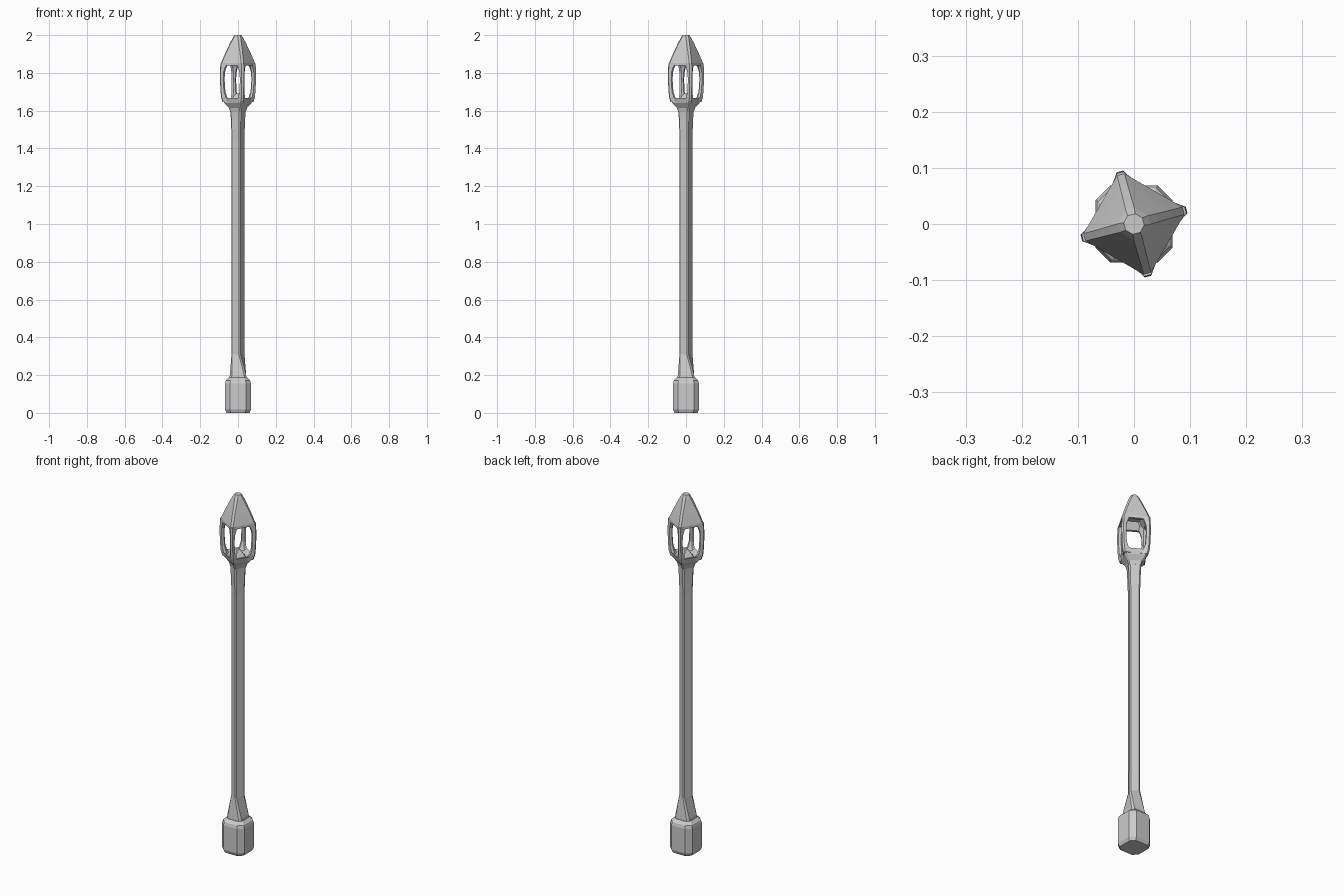
import bpy, bmesh
from math import radians, cos, sin
from mathutils import Vector

if "Cube" in bpy.data.objects:
    bpy.data.objects.remove(bpy.data.objects["Cube"])


def loft(name, rings):
    """Skin a stack of equal-length point rings and cap both ends."""
    bm = bmesh.new()
    rows = [[bm.verts.new(p) for p in ring] for ring in rings]
    n = len(rows[0])
    for a, b in zip(rows, rows[1:]):
        for i in range(n):
            j = (i + 1) % n
            bm.faces.new((a[i], a[j], b[j], b[i]))
    bm.faces.new(rows[0][::-1])
    bm.faces.new(rows[-1])
    bmesh.ops.recalc_face_normals(bm, faces=bm.faces[:])
    mesh = bpy.data.meshes.new(name)
    bm.to_mesh(mesh)
    bm.free()
    obj = bpy.data.objects.new(name, mesh)
    bpy.context.collection.objects.link(obj)
    return obj


def square(z, r, turn=15, cut=0.08):
    """Square with corner radius r, turned, its corners chamfered by a side fraction."""
    c = [Vector((r * cos(radians(turn + 90 * k)), r * sin(radians(turn + 90 * k)), z))
         for k in range(4)]
    pts = []
    for k in range(4):
        pts += [c[k].lerp(c[k - 1], cut), c[k].lerp(c[(k + 1) % 4], cut)]
    return pts


# Chunky square foot, aligned with the axes
loft("foot", [square(z, r, 45, 0.19) for z, r in
              [(0, 0.086), (0.018, 0.097), (0.155, 0.097), (0.172, 0.091), (0.187, 0.068)]])

# Slim shaft, twisting out of the foot and flaring at the head
loft("shaft", [square(z, r, t, c) for z, r, t, c in
               [(0.17, 0.066, 45, 0.12), (0.20, 0.061, 45, 0.12), (0.31, 0.039, 15, 0.12),
                (0.9, 0.038, 15, 0.12), (1.45, 0.038, 15, 0.12), (1.56, 0.043, 15, 0.12),
                (1.61, 0.047, 15, 0.12)]])

# Lantern cup with a small raised stub inside
loft("lantern_cup", [square(z, r) for z, r in
                     [(1.595, 0.046), (1.615, 0.053), (1.64, 0.079), (1.668, 0.091),
                      (1.66, 0.070), (1.655, 0.045), (1.69, 0.014)]])

# Four corner posts, widening where they meet the cup and cap
post_profile = [(1.645, 0.083, 0.026), (1.672, 0.091, 0.019), (1.70, 0.094, 0.0135),
                (1.76, 0.097, 0.0125), (1.80, 0.097, 0.0135), (1.828, 0.096, 0.019),
                (1.85, 0.095, 0.028)]
for k in range(4):
    a = radians(15 + 90 * k)
    out, side = Vector((cos(a), sin(a), 0)), Vector((-sin(a), cos(a), 0))
    rings = []
    for z, r, w in post_profile:
        section = [(r, -0.006), (r, 0.006), (r - w, w), (r - w - 0.010, w - 0.008),
                   (r - w - 0.010, 0.008 - w), (r - w, -w)]
        rings.append([out * u + side * v + Vector((0, 0, z)) for u, v in section])
    loft(f"lantern_post_{k + 1}", rings)

# Pointed cap with a hollow underside and blunt round tip
loft("lantern_cap", [square(z, r, 15, c) for z, r, c in
                     [(1.875, 0.045, 0.1), (1.838, 0.078, 0.08), (1.838, 0.098, 0.07),
                      (1.852, 0.098, 0.07), (1.90, 0.077, 0.09), (1.95, 0.053, 0.14),
                      (1.983, 0.036, 0.22), (2.0, 0.024, 0.29)]])
